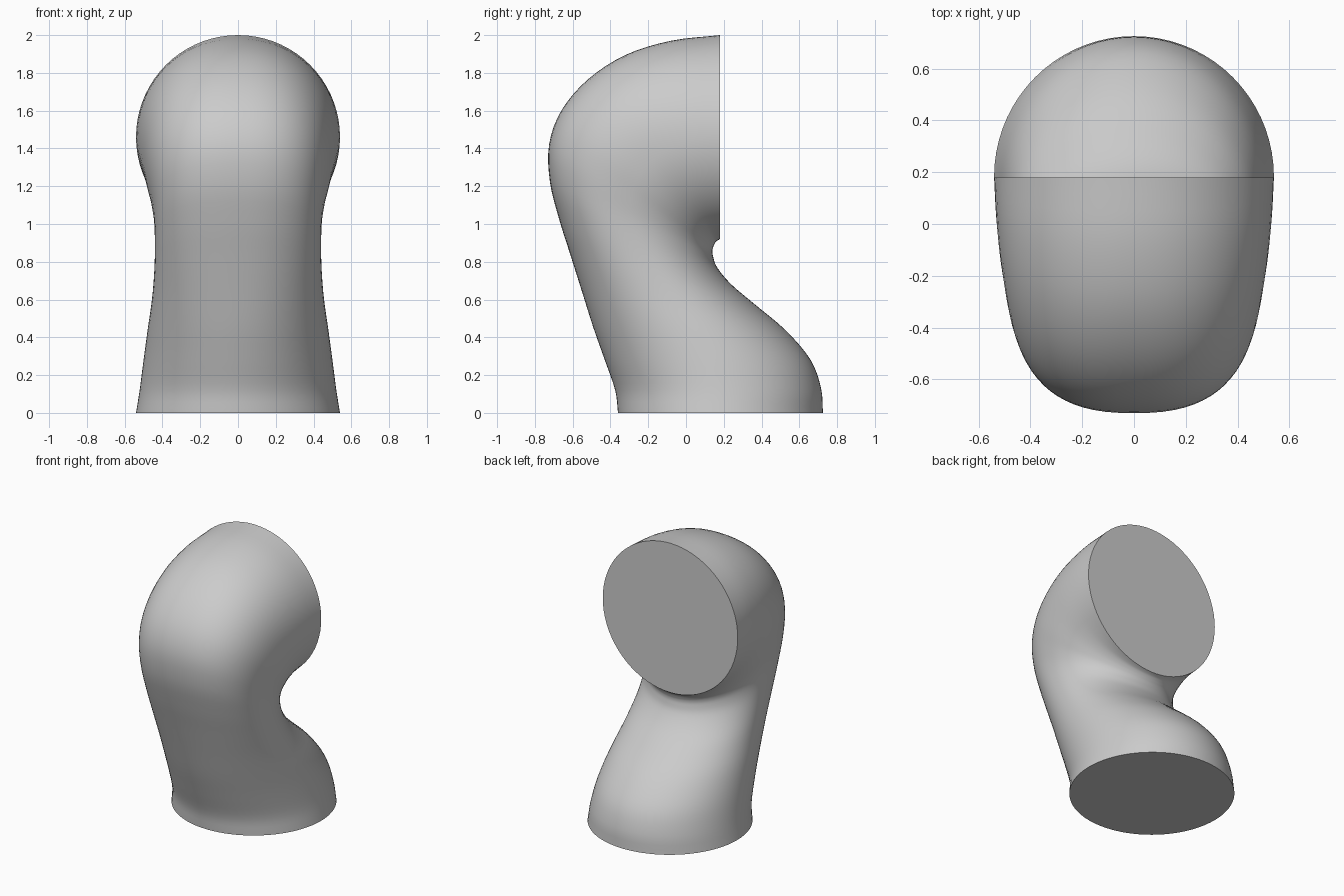
import bpy, bmesh, math
from mathutils import Vector

if "Cube" in bpy.data.objects:
    bpy.data.objects.remove(bpy.data.objects["Cube"])

SIDES, STEPS = 72, 4

# Stations along the bent body:
# outer edge (y, z), inner edge (y, z), half width, roundness of the outer half
stations = [Vector(s) for s in (
    (-.36, 0, .725, 0, .54, 2),
    (-.375, .12, .715, .13, .52, 2),
    (-.43, .28, .66, .28, .50, 2.05),
    (-.49, .45, .53, .435, .478, 2.1),
    (-.55, .64, .37, .57, .455, 2.2),
    (-.61, .83, .24, .68, .443, 2.3),
    (-.67, 1.02, .165, .77, .44, 2.4),
    (-.72, 1.22, .143, .83, .445, 2.5),
    (-.725, 1.42, .14, .86, .462, 2.5),
    (-.66, 1.60, .145, .88, .484, 2.45),
    (-.52, 1.765, .15, .893, .503, 2.35),
    (-.32, 1.895, .157, .905, .521, 2.2),
    (-.08, 1.97, .167, .913, .533, 2.1),
    (.18, 2.0, .18, .92, .54, 2),
)]


def smooth_stations(pts):
    """Catmull-Rom interpolation through the stations."""
    ext = [2 * pts[0] - pts[1]] + pts + [2 * pts[-1] - pts[-2]]
    out = []
    for i in range(1, len(pts)):
        a, b, c, d = ext[i - 1:i + 3]
        for k in range(STEPS):
            t = k / STEPS
            out.append(0.5 * (2 * b + (c - a) * t + (2 * a - 5 * b + 4 * c - d) * t * t
                              + (3 * b - a - 3 * c + d) * t ** 3))
    return out + [pts[-1]]


def section(bm, s):
    """One closed ring: fuller outer half, elliptical inner half."""
    outer, inner = Vector((0, s[0], s[1])), Vector((0, s[2], s[3]))
    mid, half = (outer + inner) / 2, (outer - inner) / 2
    ring = []
    for k in range(SIDES):
        a = 2 * math.pi * k / SIDES
        sn, cs = math.sin(a), math.cos(a)
        e = 2 / s[5] if cs > 0 else 1
        x = math.copysign(abs(sn) ** e, sn) * s[4]
        v = math.copysign(abs(cs) ** e, cs)
        ring.append(bm.verts.new(mid + half * v + Vector((x, 0, 0))))
    return ring


# Bent body with flat base and flat round mouth
bm = bmesh.new()
rings = [section(bm, s) for s in smooth_stations(stations)]
for r0, r1 in zip(rings, rings[1:]):
    for k in range(SIDES):
        j = (k + 1) % SIDES
        bm.faces.new((r0[k], r0[j], r1[j], r1[k]))
bm.faces.new(rings[0])
bm.faces.new(rings[-1])
bmesh.ops.recalc_face_normals(bm, faces=bm.faces[:])
mesh = bpy.data.meshes.new("bent_body")
bm.to_mesh(mesh)
bm.free()
body = bpy.data.objects.new("bent_body", mesh)
bpy.context.collection.objects.link(body)

grey = bpy.data.materials.new("light grey")
grey.diffuse_color = (0.6, 0.6, 0.6, 1)
grey.use_nodes = True
grey.node_tree.nodes["Principled BSDF"].inputs["Base Color"].default_value = grey.diffuse_color
mesh.materials.append(grey)

bpy.context.view_layer.objects.active = body
body.select_set(True)
bpy.ops.object.shade_smooth_by_angle(angle=math.radians(40))
